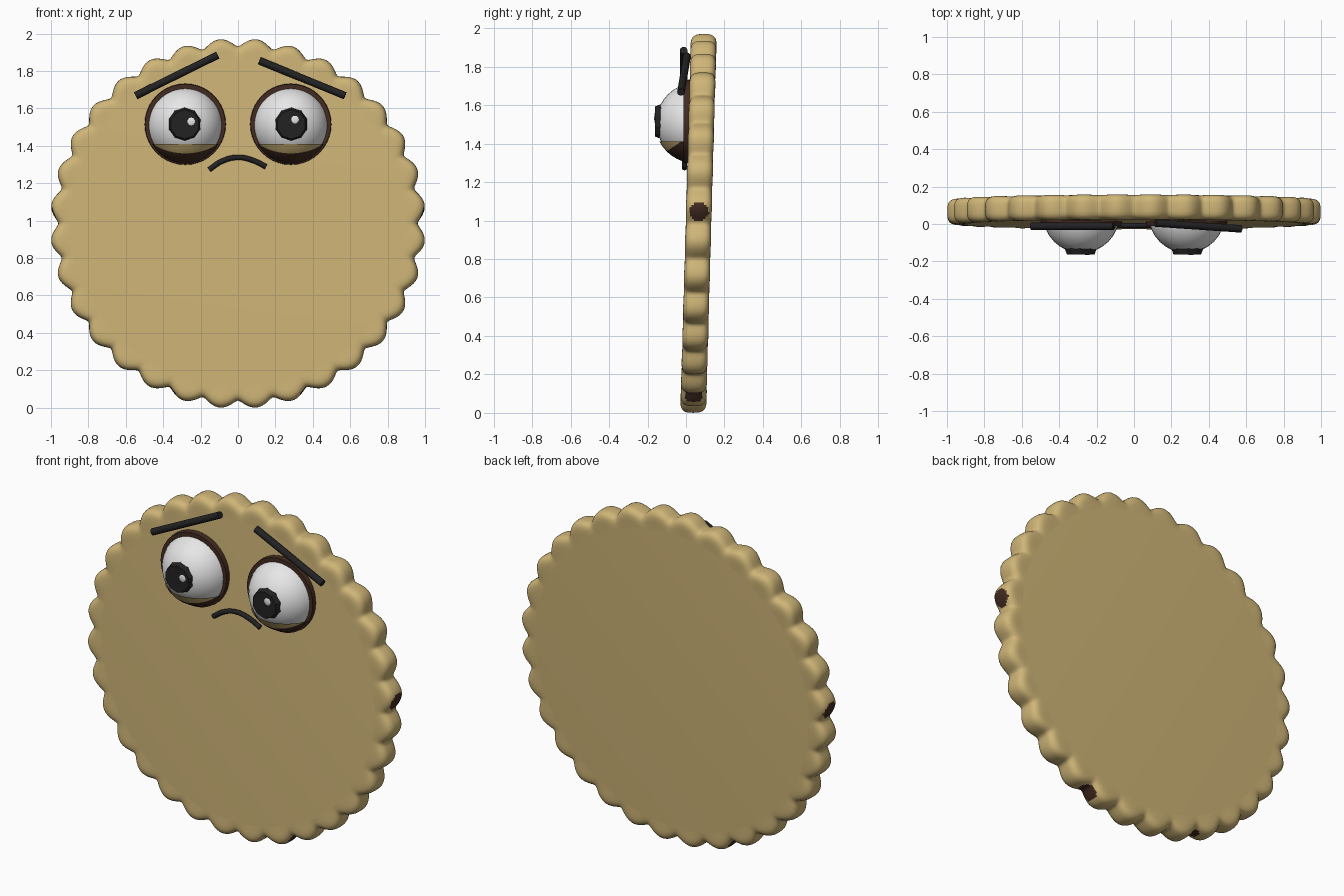
import bpy, bmesh, math
from mathutils import Vector, Matrix

if "Cube" in bpy.data.objects:
    bpy.data.objects.remove(bpy.data.objects["Cube"])


def make_mat(name, rgb):
    m = bpy.data.materials.new(name)
    m.diffuse_color = (*rgb, 1)
    m.use_nodes = True
    m.node_tree.nodes["Principled BSDF"].inputs["Base Color"].default_value = m.diffuse_color
    return m


TAN = make_mat("biscuit tan", (0.62, 0.46, 0.185))
BROWN = make_mat("dark brown", (0.055, 0.024, 0.015))
WHITE = make_mat("eye white", (0.85, 0.85, 0.85))
BLACK = make_mat("soft black", (0.016, 0.016, 0.017))


def add_object(name, bm, mats, smooth=None):
    bmesh.ops.recalc_face_normals(bm, faces=bm.faces)
    me = bpy.data.meshes.new(name)
    bm.to_mesh(me)
    bm.free()
    ob = bpy.data.objects.new(name, me)
    bpy.context.collection.objects.link(ob)
    for m in mats:
        me.materials.append(m)
    if smooth:
        bpy.ops.object.select_all(action='DESELECT')
        ob.select_set(True)
        bpy.context.view_layer.objects.active = ob
        bpy.ops.object.shade_smooth_by_angle(angle=math.radians(smooth))
    return ob


def cone_between(bm, a, b, r1, r2, n):
    a, b = Vector(a), Vector(b)
    d = b - a
    rot = d.to_track_quat('Z', 'Y').to_matrix().to_4x4()
    bmesh.ops.create_cone(bm, cap_ends=True, segments=n, radius1=r1, radius2=r2,
                          depth=d.length, matrix=Matrix.Translation((a + b) / 2) @ rot)


def cut(bm, co, no, clear):
    return bmesh.ops.bisect_plane(bm, geom=bm.verts[:] + bm.edges[:] + bm.faces[:],
                                  plane_co=co, plane_no=no, clear_outer=clear)


# Biscuit: scalloped disc with rounded rim, leaning back slightly
CZ, LOBES, N, K = 0.985, 32, 512, 18


def mid_y(z):
    return 0.065 + 0.028 * (z - CZ)


bm = bmesh.new()
rings = []
for i in range(N):
    a = 2 * math.pi * i / N
    s = math.sin(a * LOBES / 2) ** 2
    lobe = (math.sqrt(s + 0.03) - math.sqrt(0.03)) / (math.sqrt(1.03) - math.sqrt(0.03))
    outer, inner = 0.957 + 0.042 * lobe, 0.89
    ring = []
    for k in range(K + 1):
        t = -math.pi / 2 + math.pi * k / K
        c, sn = max(0, math.cos(t)), math.sin(t)
        r = inner + (outer - inner) * (c ** 0.6 if 0 < k < K else 0)
        y = math.copysign(0.066 * abs(sn) ** 0.6, sn) + 0.009 * (lobe - 0.3) * math.sin(2 * t)
        x, z = 1.004 * r * math.cos(a), CZ + 0.99 * r * math.sin(a)
        ring.append(bm.verts.new((x, mid_y(z) + y, z)))
    rings.append(ring)
spots = [Vector((sx * x, mid_y(z), z)) for sx in (-1, 1) for x, z in ((0.975, 1.05), (0.365, 0.075))]
for i in range(N):
    p, q = rings[i], rings[(i + 1) % N]
    for k in range(K):
        f = bm.faces.new((p[k], p[k + 1], q[k + 1], q[k]))
        # dark round patches on the rim
        if any((f.calc_center_median() - s).length < 0.052 for s in spots):
            f.material_index = 1
bm.faces.new([r[0] for r in rings])
bm.faces.new([r[K] for r in rings])
add_object("biscuit", bm, [TAN, BROWN], 50)

EY, EZ = 0.05, 1.51
for side, sx in (("left", -1), ("right", 1)):
    c = Vector((sx * 0.282, EY, EZ))
    place = Matrix.Translation(c)

    # Eyeball, front half only
    bm = bmesh.new()
    bmesh.ops.create_uvsphere(bm, u_segments=32, v_segments=20, radius=0.205, matrix=place)
    cut(bm, c, (0, 1, 0), True)
    add_object(side + "_eyeball", bm, [WHITE], 40)

    # Brown socket behind the eye
    bm = bmesh.new()
    cone_between(bm, (c.x, 0.04, 1.515), (c.x, -0.012, 1.515), 0.219, 0.215, 40)
    add_object(side + "_eye_socket", bm, [BROWN], 40)

    # Lower lid: tan front lip over a brown pouch
    bm = bmesh.new()
    bmesh.ops.create_uvsphere(bm, u_segments=32, v_segments=20, radius=0.213, matrix=place)
    cut(bm, c, (0, 1, 0), True)
    cut(bm, (0, 0, 1.41), (0, 0, 1), True)
    co, no = Vector((0, -0.03, 1.408)), Vector((0, -0.69, 1)).normalized()
    cut(bm, co, no, False)
    for f in bm.faces:
        f.material_index = 0 if (f.calc_center_median() - co).dot(no) > 0 else 1
    add_object(side + "_lower_lid", bm, [TAN, BROWN], 40)

    # Pupil and its highlight
    bm = bmesh.new()
    px = sx * 0.285
    cone_between(bm, (px, -0.125, 1.515), (px, -0.162, 1.515), 0.092, 0.078, 10)
    add_object(side + "_pupil", bm, [BLACK])
    bm = bmesh.new()
    hx, hz = (-0.25, 1.53) if sx < 0 else (0.305, 1.54)
    bmesh.ops.create_uvsphere(bm, u_segments=12, v_segments=8, radius=0.025,
                              matrix=Matrix.Translation((hx, -0.158, hz)) @ Matrix.Diagonal((1, 0.3, 1, 1)))
    add_object(side + "_eye_highlight", bm, [WHITE], 60)

# Eyebrows
for name, a, b in (("left_eyebrow", (-0.548, -0.012, 1.668), (-0.108, -0.012, 1.885)),
                   ("right_eyebrow", (0.115, 0.005, 1.855), (0.572, -0.026, 1.668))):
    bm = bmesh.new()
    cone_between(bm, a, b, 0.02, 0.02, 12)
    add_object(name, bm, [BLACK], 40)

# Frowning mouth: bevelled curve
cu = bpy.data.curves.new("mouth", 'CURVE')
cu.dimensions = '3D'
cu.bevel_depth, cu.bevel_resolution, cu.use_fill_caps = 0.014, 2, True
pts = [(-0.155, 1.272), (-0.085, 1.318), (0, 1.338), (0.08, 1.322), (0.15, 1.288)]
sp = cu.splines.new('BEZIER')
sp.bezier_points.add(len(pts) - 1)
for bp, (x, z) in zip(sp.bezier_points, pts):
    bp.co = (x, -0.008, z)
    bp.handle_left_type = bp.handle_right_type = 'AUTO'
cu.materials.append(BLACK)
bpy.context.collection.objects.link(bpy.data.objects.new("mouth", cu))
